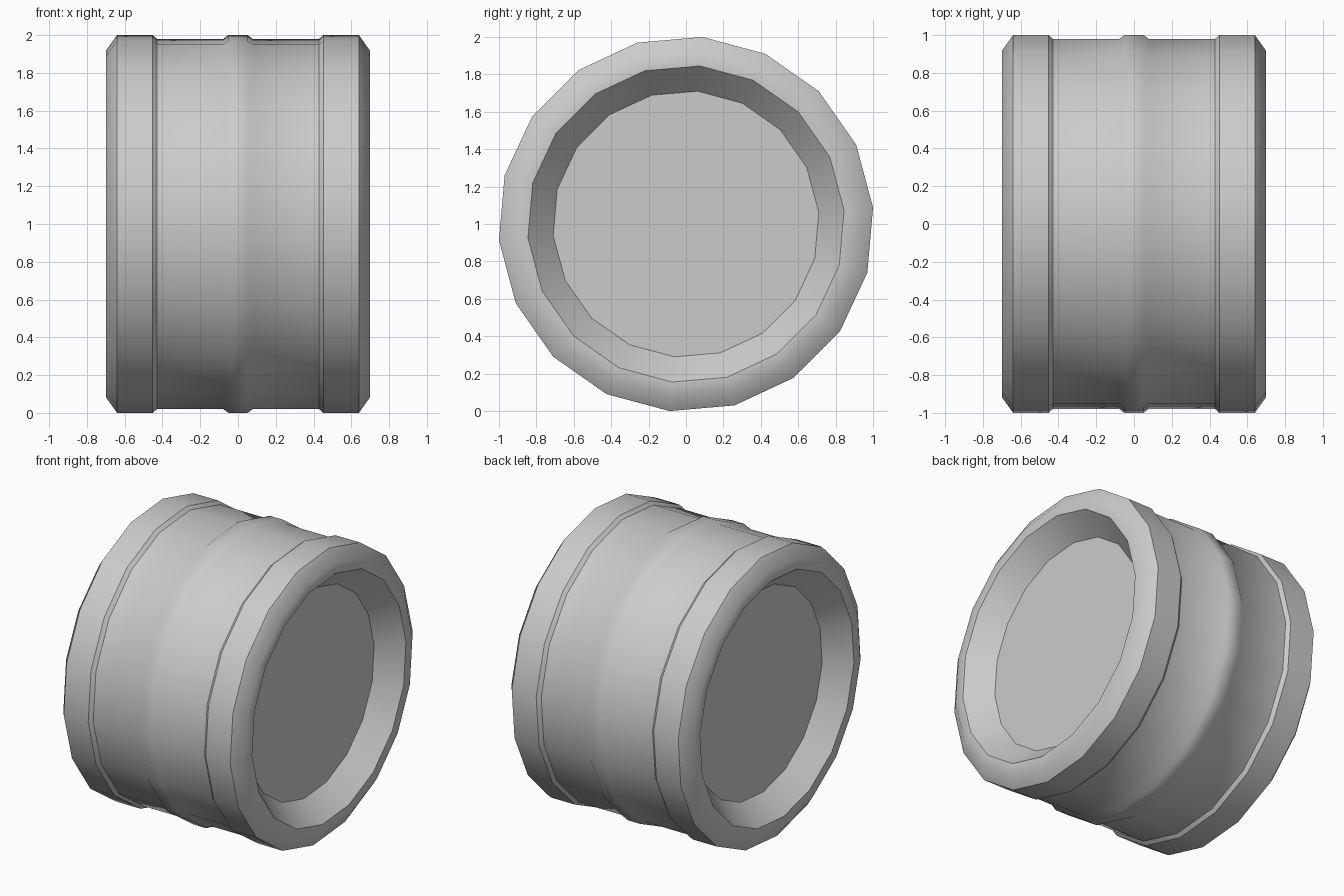
import bpy, bmesh, math
from mathutils import Vector

cube = bpy.data.objects.get("Cube")
if cube:
    bpy.data.objects.remove(cube)

SIDES = 18
TILT = math.radians(5)          # turn of the facets about the axle
CENTRE = Vector((0, 0, 1))

# Plain grey for the whole wheel
grey = bpy.data.materials.new("plain_grey")
grey.use_nodes = True
colour = (0.6, 0.6, 0.6, 1)
grey.diffuse_color = colour
grey.node_tree.nodes["Principled BSDF"].inputs["Base Color"].default_value = colour

# Half profile (distance along axle, radius), from the middle rib to the recess
half = [
    (0.05, 1.0), (0.08, 0.979),     # middle rib
    (0.428, 0.979), (0.452, 1.0),   # sunken band and step to the end band
    (0.64, 1.0), (0.70, 0.916),     # end band and chamfer
    (0.70, 0.845), (0.55, 0.71),    # rim and sloped recess
]
profile = [(-x, r) for x, r in reversed(half)] + half

# Revolve the profile around the axle
bm = bmesh.new()
scale = 1 / math.cos(TILT)
direction = Vector((0, math.sin(TILT), math.cos(TILT)))
verts = [bm.verts.new(CENTRE + Vector((x, 0, 0)) + direction * r * scale)
         for x, r in profile]
edges = [bm.edges.new(pair) for pair in zip(verts, verts[1:])]
bmesh.ops.spin(bm, geom=verts + edges, cent=CENTRE, axis=(1, 0, 0),
               angle=math.tau, steps=SIDES, use_merge=False)
bmesh.ops.remove_doubles(bm, verts=bm.verts[:], dist=0.0005)

# Close both recesses with flat discs
bmesh.ops.holes_fill(bm, edges=[e for e in bm.edges if e.is_boundary], sides=0)
bmesh.ops.recalc_face_normals(bm, faces=bm.faces[:])

mesh = bpy.data.meshes.new("wheel")
bm.to_mesh(mesh)
bm.free()
mesh.materials.append(grey)
wheel = bpy.data.objects.new("wheel", mesh)
bpy.context.collection.objects.link(wheel)

# Smooth around the tread, crisp at the steps and rims
bpy.ops.object.select_all(action='DESELECT')
wheel.select_set(True)
bpy.context.view_layer.objects.active = wheel
bpy.ops.object.shade_smooth_by_angle(angle=math.radians(38))
